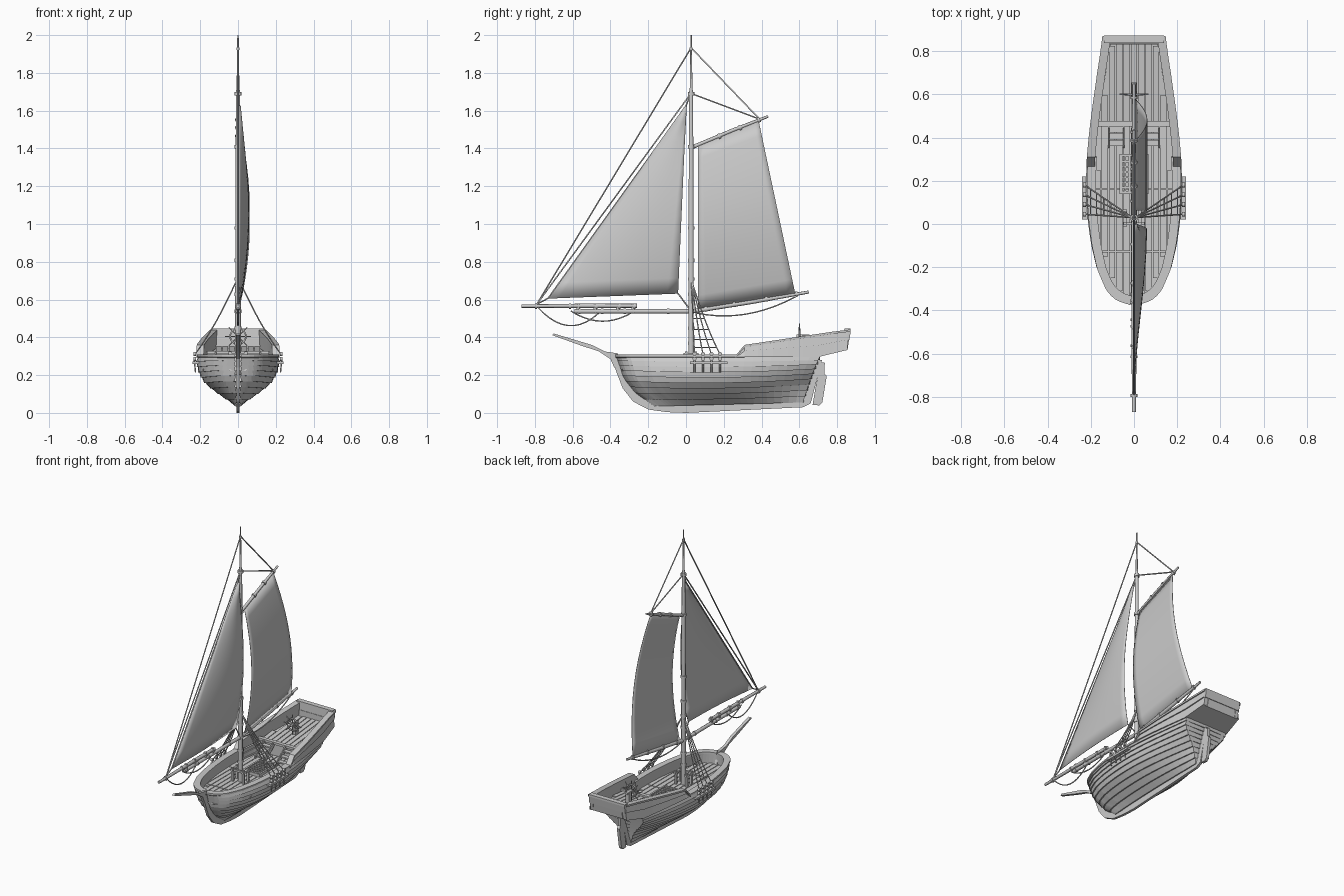
import bpy, bmesh, math
from mathutils import Vector

if "Cube" in bpy.data.objects:
    bpy.data.objects.remove(bpy.data.objects["Cube"])


def interp(table, t):
    for (a, p), (b, q) in zip(table, table[1:]):
        if t <= b:
            return p + (q - p) * max(0, t - a) / (b - a)
    return table[-1][1]


def finish(name, bm, mirror=False):
    bmesh.ops.recalc_face_normals(bm, faces=bm.faces)
    me = bpy.data.meshes.new(name)
    bm.to_mesh(me)
    bm.free()
    ob = bpy.data.objects.new(name, me)
    bpy.context.collection.objects.link(ob)
    if mirror:
        ob.modifiers.new("mirror", 'MIRROR').merge_threshold = 0.0005
    return ob


def grid(name, cols, mirror=True):
    """Skin a list of equally long point columns."""
    bm = bmesh.new()
    vs = [[bm.verts.new(p) for p in c] for c in cols]
    for a, b in zip(vs, vs[1:]):
        for i in range(len(a) - 1):
            bm.faces.new((a[i], b[i], b[i + 1], a[i + 1]))
    bmesh.ops.remove_doubles(bm, verts=bm.verts, dist=0.0001)
    return finish(name, bm, mirror)


def prisms(name, items, mirror=False):
    """Side profiles (y, z) extruded from x0 to x1."""
    bm = bmesh.new()
    for pts, x0, x1 in items:
        f = bm.faces.new([bm.verts.new((x0, y, z)) for y, z in pts])
        r = bmesh.ops.extrude_face_region(bm, geom=[f], use_keep_orig=True)
        for v in r['geom']:
            if isinstance(v, bmesh.types.BMVert):
                v.co.x = x1
    return finish(name, bm, mirror)


def rect(y0, y1, z0, z1):
    return [(y0, z0), (y1, z0), (y1, z1), (y0, z1)]


def tubes(name, paths, r=0.004, mirror=False, taper=None, cyclic=False, res=1):
    cu = bpy.data.curves.new(name, 'CURVE')
    cu.dimensions, cu.bevel_depth, cu.bevel_resolution = '3D', r, res
    cu.use_fill_caps = True
    for path in paths:
        s = cu.splines.new('POLY')
        s.points.add(len(path) - 1)
        s.use_cyclic_u = cyclic
        for i, p in enumerate(path):
            s.points[i].co = (*p, 1)
            s.points[i].radius = taper[i] if taper else 1
    ob = bpy.data.objects.new(name, cu)
    bpy.context.collection.objects.link(ob)
    if mirror:
        ob.modifiers.new("mirror", 'MIRROR')
    return ob


# Hull shape: plan, section, stem and stern lines
PLAN = [(0, .012), (.01, .05), (.025, .085), (.06, .122), (.15, .165), (.25, .19), (.35, .205),
        (.45, .213), (.55, .214), (.65, .208), (.75, .197), (.85, .183), (1, .16)]
SECT = [(0, .07), (.1, .26), (.23, .5), (.42, .8), (.62, .95), (.85, 1.01), (1, .98)]
AFT = [(0, .04), (.3, .3), (.6, .75), (.8, .95), (1, 1)]
STEM = [(0, -.17), (.23, -.27), (.5, -.33), (1, -.37)]


def hull(u, v, off=0):
    y0, y1 = interp(STEM, v), .62 + .09 * v
    k = u ** 4
    w = interp(PLAN, u) * (interp(SECT, v) * (1 - k) + interp(AFT, v) * k)
    z = .035 + .265 * v + .06 * (2 * u - 1) ** 2 * v * (1 - v) + .02 * u * (1 - v)
    return (max(w, .006) + off, y0 + (y1 - y0) * u, z)


def half(y):
    return interp(PLAN, (y + .37) / 1.08) if y < .7 else .16 - .025 * (y - .71) / .16


US = [(i / 32) ** 1.6 for i in range(33)]

# Clinker planked hull with planked transom
N = 9
rows = []
for i in range(N):
    rows += [(i / N, 0), (i / N, .008)]
rows.append((1, 0))
cols = [[hull(u, v, o) for v, o in rows] for u in US]
cols.append([(0, hull(1, v)[1] + o, hull(1, v)[2]) for v, o in rows])
grid("hull_planking", cols)

# Rail and inner bulwark
cols = []
for u in [u for u in US if u < .66]:
    x, y, z = hull(u, 1)
    xi, yi = max(x - .034, 0), y + .03 * max(0, 1 - u / .1)
    cols.append([(x - .004, y, .29), (x + .008, y - .004, .296), (x + .008, y - .004, .308),
                 (xi, yi, .308), (xi, yi, .295), (xi + .008 * (xi > 0), yi, .225)])
grid("rail", cols)

# Keel, stem and sternpost; beak; rudder
prisms("keel", [([(-.395, .30), (-.37, .22), (-.335, .13), (-.28, .06), (-.2, .018), (-.1, .004),
                  (0, 0), (.62, .03), (.66, .05), (.72, .28), (.70, .28), (.61, .08), (0, .05),
                  (-.14, .07), (-.25, .13), (-.32, .22), (-.35, .30)], -.009, .009)])
prisms("beak", [([(-.71, .412), (-.70, .42), (-.5, .36), (-.43, .325), (-.36, .315), (-.35, .24),
                  (-.38, .24), (-.40, .285), (-.46, .325), (-.56, .358)], -.010, .010)])
prisms("rudder", [([(.712, .27), (.735, .265), (.732, .21), (.745, .195), (.722, .055), (.705, .04),
                    (.67, .042), (.685, .13)], -.010, .010)])

# Raised stern bulwark
YS = [.262, .31, .38, .46, .54, .62, .70, .78, .855]
zl = lambda y: .296 + max(0, y - .7) * .24
zt = lambda y: .303 if y < .27 else .36 + (y - .31) * .15
cols = []
for y in YS:
    w, a, b = half(y), zl(y), zt(y)
    m = (a + b) / 2
    yt = y + .015 * (y > .8)
    cols.append([(w - .01, y, a), (w + .008, y, a), (w, y, m), (w + .008, y, m),
                 (w + .001, y, b - .012), (w + .009, yt, b - .012), (w + .009, yt, b),
                 (w - .03, yt, b), (w - .03, yt, b - .012), (w - .024, y, a)])
cols.insert(0, [(p[0], p[1], .296) for p in cols[0]])
grid("stern_bulwark", cols)
prisms("stern_board", [([(.832, .332), (.85, .332), (.86, .39), (.832, .39)], -.138, .138),
                       ([(.835, .39), (.865, .385), (.872, .432), (.872, .446), (.838, .446)], -.138, .138)])
grid("stern_underside", [[(0, y, zl(y)), (half(y), y, zl(y))] for y in (.5, .62, .70, .78, .85)])

# Main deck and poop deck boards
inner = lambda y: half(y) - .03
poop = lambda y: .315 + (y - .46) * .1
grid("main_deck_base", [[(0, -.34 + i * .03, .224), (max(inner(-.34 + i * .03), .002), -.34 + i * .03, .224)]
                        for i in range(28)])
grid("poop_deck_base", [[(0, y, poop(y) - .008), (inner(y), y, poop(y) - .008)]
                        for y in (.465, .55, .65, .75, .84)])
main, aft = [], []
for k in range(-5, 6):
    x = k * .034
    ys = [-.34 + i * .01 for i in range(82) if inner(-.34 + i * .01) > abs(x) + .012]
    if ys:
        for a, b in ((ys[0], -.13), (-.125, .16), (.165, ys[-1])):
            if b > a:
                main.append((rect(a, b, .222, .232), x - .0145, x + .0145))
    ys = [.465 + i * .01 for i in range(38) if inner(.465 + i * .01) > abs(x) + .01]
    if ys:
        a, b = ys[0], ys[-1]
        aft.append(([(a, poop(a) - .01), (b, poop(b) - .01), (b, poop(b)), (a, poop(a))], x - .0145, x + .0145))
prisms("main_deck_boards", main)
prisms("poop_deck_boards", aft)

# Poop bulkhead, beam and steps
prisms("poop_bulkhead", [(rect(.463, .475, .224, .315), -.165, .165), (rect(.452, .478, .312, .328), -.165, .165)])
prisms("steps", [(rect(.36 + i * .032, .39 + i * .032, .245 + i * .024, .254 + i * .024), .05, .115)
                 for i in range(3)] +
       [([(.352, .225), (.375, .225), (.465, .30), (.465, .322), (.445, .322), (.352, .25)], x, x + .007)
        for x in (.044, .114)], True)

# Hatch grating
prisms("hatch_frame", [(rect(.14, .325, .23, .252), s, s + .012) for s in (-.066, .054)] +
       [(rect(y, y + .012, .23, .252), -.066, .066) for y in (.14, .313)])
prisms("hatch_grate", [(rect(.15, .315, .238, .247), -.045 + i * .02, -.037 + i * .02) for i in range(5)] +
       [(rect(.165 + i * .024, .173 + i * .024, .237, .246), -.056, .056) for i in range(6)])

# Steering wheel on its stand
C = Vector((0, .60, .405))
polar = lambda r, a: C + Vector((r * math.cos(a), 0, r * math.sin(a)))
tubes("wheel_rim", [[polar(.042, i * math.pi / 8) for i in range(16)]], .005, cyclic=True)
tubes("wheel_spokes", [[polar(.068, i * math.pi / 4), polar(.068, (i + 4) * math.pi / 4)] for i in range(4)], .0035)
tubes("wheel_axle", [[(0, .585, .405), (0, .655, .405)]], .011)
prisms("wheel_stand", [(rect(.615, .645, .325, .41), -.012, .012)])

# Mast with bands and pin rail
tubes("mast", [[(0, .027, .2), (0, .027, 1.0), (0, .027, 1.7), (0, .027, 1.72), (0, .027, 2.0)]],
      .015, taper=[1, .95, .72, .5, .25], res=3)
tubes("mast_bands", [[(0, .027, z), (0, .027, z + .018)] for z in (.36, .44, .53, .62, .70, .80, .97, 1.40, 1.68)],
      .018, res=3)
tubes("mast_cap_band", [[(0, .027, 1.92), (0, .027, 1.935)]], .009)
prisms("pin_rail", [(rect(y, y + .014, .225, .325), .035, .049) for y in (-.005, .045)] +
       [(rect(-.012, .066, .305, .318), .033, .051)], True)
prisms("pin_rail_beam", [(rect(-.005, .008, .305, .318), -.05, .05)])

# Spars
tubes("jib_boom", [[(0, -.87, .565), (0, -.5, .567), (0, -.26, .567)]], .012, taper=[.75, 1, .9], res=2)
tubes("bowsprit_boom", [[(0, -.59, .538), (0, .02, .538)]], .012, res=2)
tubes("main_boom", [[(0, .03, .537), (0, .35, .588), (0, .65, .64)]], .0115, taper=[1, 1, .7], res=2)
tubes("gaff", [[(0, .03, 1.405), (0, .25, 1.497), (0, .435, 1.57)]], .010, taper=[1, 1, .7], res=2)
tubes("boom_bands", [[(0, y, .565), (0, y + .012, .565)] for y in (-.8, -.62, -.48, -.36, -.28)] +
      [[(0, y, .538), (0, y + .012, .538)] for y in (-.57, -.45, -.33, -.1)] +
      [[(0, y, .532 + y * .166), (0, y + .012, .534 + y * .166)] for y in (.1, .25, .42, .58)] +
      [[(0, y, 1.393 + y * .41), (0, y + .012, 1.398 + y * .41)] for y in (.17, .28, .38)], .016)
tubes("boom_lashings", [[(0, y, .53), (0, y, .58)] for y in (-.57, -.48, -.36, -.28)], .011)


# Sails
def sail(name, head0, head1, foot1, foot0, bulge, n=12):
    cols = []
    for i in range(n + 1):
        s, col = i / n, []
        for j in range(n + 1):
            t = j / n
            top, bot = Vector(head0).lerp(Vector(head1), s), Vector(foot0).lerp(Vector(foot1), s)
            p = bot.lerp(top, t)
            p.x += bulge(s, t)
            col.append(p)
        cols.append(col)
    ob = grid(name, cols, False)
    ob.modifiers.new("thickness", 'SOLIDIFY').thickness = .003
    for f in ob.data.polygons:
        f.use_smooth = True


sail("main_sail", (.004, .063, 1.42), (.004, .385, 1.545), (.006, .578, .632), (.006, .063, .55),
     lambda s, t: .057 * math.sin(math.pi * t) ** .9)
sail("jib_sail", (0, -.002, 1.625), (0, .002, 1.625), (.012, -.042, .632), (0, -.73, .605),
     lambda s, t: .05 * math.sin(math.pi * min(1, t ** .85)) * s ** .7 + .012 * math.sin(math.pi * s))

# Stays and lines
tubes("stays", [[(0, -.79, .575), (0, .025, 1.93)], [(0, -.79, .575), (0, .025, 1.69)],
                [(0, -.79, .575), (0, -.73, .607), (0, 0, 1.625)],
                [(0, .03, 1.93), (0, .39, 1.555)], [(0, .03, 1.69), (0, .39, 1.555)],
                [(.012, -.042, .632), (0, .015, .555)], [(0, -.002, 1.62), (0, .025, 1.69)]], .0042)
sag = lambda a, b, d: [(0, a[0] + (b[0] - a[0]) * t / 10, a[1] + (b[1] - a[1]) * t / 10 - d * 4 * t * (10 - t) / 100)
                       for t in range(11)]
tubes("slack_lines", [sag((-.79, .565), (-.46, .53), .085), sag((-.61, .54), (-.28, .535), .052),
                      sag((.05, .53), (.58, .615), .05)], .004)

# Channels, deadeyes, shrouds and ratlines
prisms("channels", [(rect(.02, .22, .258, .272), .195, .24)], True)
SY = [.045, .09, .135, .18]


def shroud(y, t):
    a, b = Vector((.008, .03, .70)), Vector((.228, y, .31))
    return a.lerp(b, t) - Vector((0, 0, .10 * t * (1 - t)))


tubes("shrouds", [[shroud(y, t / 6) for t in range(7)] for y in SY], .0035, True)
tubes("ratlines", [[shroud(y, t) for y in SY] for t in (.45, .6, .75, .88)], .0025, True)
tubes("deadeyes", [[(.222, y, z), (.236, y, z)] for y in SY for z in (.286, .312)], .011, True, res=2)
tubes("chain_plates", [[(.231, y, .275), (.225, y, .215)] for y in SY], .004, True)
